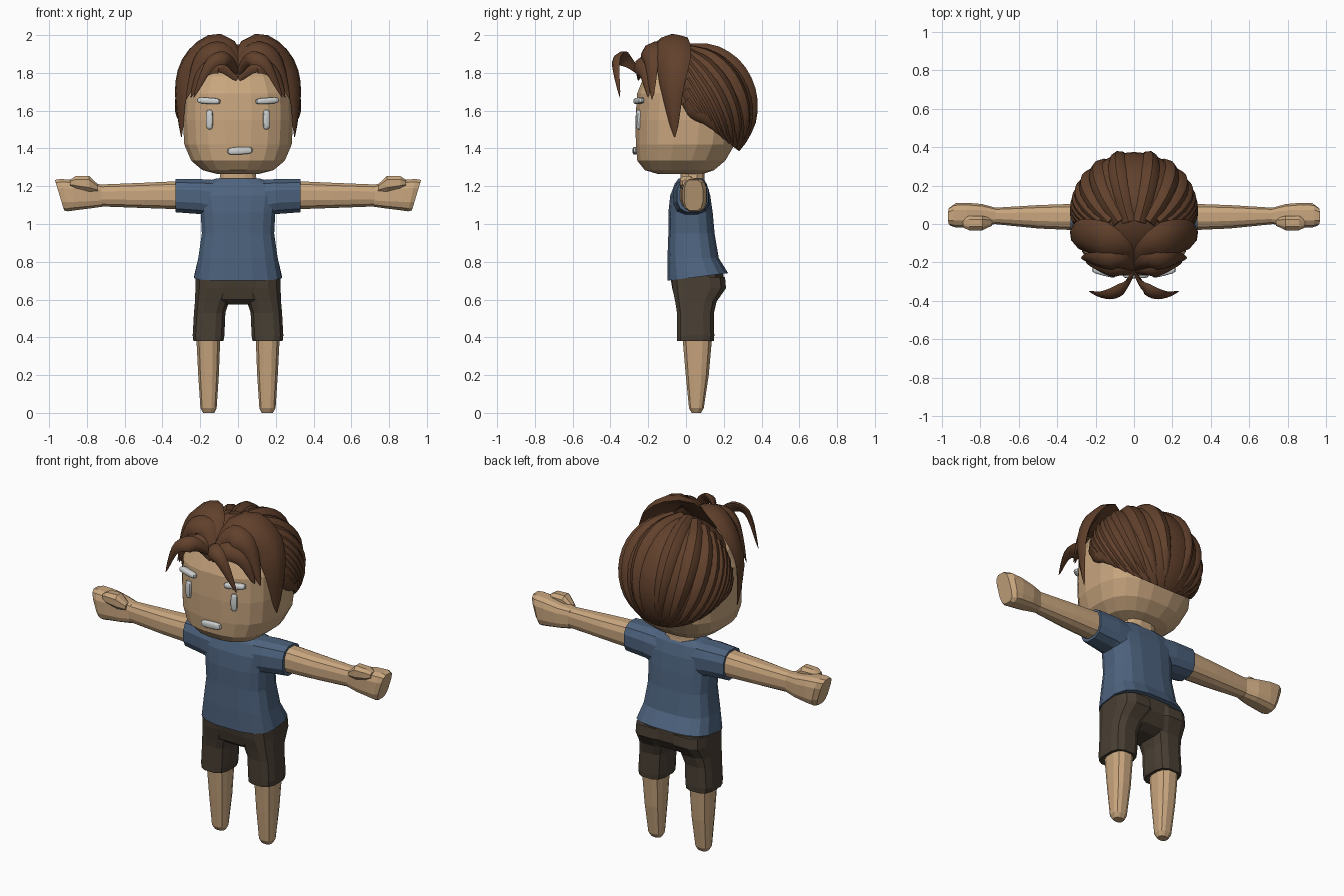
import bpy, bmesh
from math import sin, cos, pi, radians
from mathutils import Vector

cube = bpy.data.objects.get("Cube")
if cube:
    bpy.data.objects.remove(cube, do_unlink=True)


def material(name, rgb):
    m = bpy.data.materials.new(name)
    m.use_nodes = True
    m.diffuse_color = (*rgb, 1)
    m.node_tree.nodes["Principled BSDF"].inputs["Base Color"].default_value = (*rgb, 1)
    return m


SKIN = material("skin", (0.58, 0.38, 0.21))
SHIRT = material("blue shirt", (0.075, 0.125, 0.21))
SHORTS = material("dark brown shorts", (0.066, 0.05, 0.034))
HAIR = material("brown hair", (0.12, 0.052, 0.025))
FACE = material("pale grey features", (0.62, 0.64, 0.64))


def finish(name, bm, mat, smooth=False):
    bmesh.ops.recalc_face_normals(bm, faces=bm.faces)
    me = bpy.data.meshes.new(name)
    bm.to_mesh(me)
    bm.free()
    me.materials.append(mat)
    ob = bpy.data.objects.new(name, me)
    bpy.context.collection.objects.link(ob)
    if smooth:
        bpy.ops.object.select_all(action='DESELECT')
        ob.select_set(True)
        bpy.context.view_layer.objects.active = ob
        bpy.ops.object.shade_smooth_by_angle(angle=radians(40))
    return ob


def skin_rings(bm, rings):
    rings = [[bm.verts.new(p) for p in r] for r in rings]
    n = len(rings[0])
    for a, b in zip(rings, rings[1:]):
        for i in range(n):
            j = (i + 1) % n
            bm.faces.new((a[i], a[j], b[j], b[i]))
    bm.faces.new(rings[0])
    bm.faces.new(rings[-1])


def spow(v, e):
    return abs(v) ** e * (1 if v >= 0 else -1)


# Loft rounded-box rings (position, a_min, a_max, b_min, b_max, optional slant)
def loft(name, sections, mat, axis="z", n=12, power=2.6, side=1):
    rings = []
    for pos, a0, a1, b0, b1, *slant in sections:
        ring = []
        for i in range(n):
            t = 2 * pi * (i + 0.5) / n
            u, v = spow(cos(t), 2 / power), spow(sin(t), 2 / power)
            a, b = (a0 + a1 + u * (a1 - a0)) / 2, (b0 + b1 + v * (b1 - b0)) / 2
            p = pos + (slant[0] * v if slant else 0)
            ring.append((side * a, b, p) if axis == "z" else (side * p, a, b))
        rings.append(ring)
    bm = bmesh.new()
    skin_rings(bm, rings)
    return finish(name, bm, mat)


# Head and neck
loft("head", [(1.265, -.11, .11, -.15, .09), (1.285, -.19, .19, -.22, .15),
              (1.335, -.25, .25, -.26, .21), (1.42, -.287, .287, -.268, .26),
              (1.55, -.295, .295, -.27, .28), (1.69, -.29, .29, -.262, .28),
              (1.78, -.25, .25, -.225, .25), (1.86, -.14, .14, -.13, .18)], SKIN, n=20)
loft("neck", [(1.15, -.1, .1, -.03, .11), (1.24, -.1, .1, -.03, .1),
              (1.32, -.09, .09, -.03, .1)], SKIN)

# Shirt body
loft("shirt_body", [(.72, -.235, .235, -.1, .225, .02), (.82, -.213, .213, -.1, .175),
                    (.95, -.194, .194, -.095, .153), (1.06, -.2, .2, -.095, .143),
                    (1.15, -.215, .215, -.085, .13), (1.215, -.2, .2, -.06, .11),
                    (1.24, -.12, .12, -.04, .09)], SHIRT, n=16, power=3)
# Shorts hip section
loft("shorts_hips", [(.575, -.1, .1, -.03, .11), (.6, -.2, .2, -.06, .16),
                     (.66, -.226, .226, -.075, .2), (.75, -.225, .225, -.09, .2)],
     SHORTS, n=16, power=3)

for side, label in ((1, "left"), (-1, "right")):
    # Sleeves, arms and fists
    loft(label + "_sleeve", [(.1, -.07, .12, 1.02, 1.235), (.2, -.07, .125, 1.05, 1.24),
                             (.33, -.05, .12, 1.06, 1.24)], SHIRT, "x", side=side)
    loft(label + "_arm", [(.28, -.035, .108, 1.075, 1.23), (.5, -.025, .1, 1.083, 1.22),
                          (.74, 0, .085, 1.092, 1.21)], SKIN, "x", side=side)
    loft(label + "_fist", [(.72, .0, .085, 1.09, 1.21), (.79, -.015, .105, 1.08, 1.22),
                           (.87, -.02, .112, 1.07, 1.235), (.92, -.02, .11, 1.065, 1.24, .02),
                           (.945, -.01, .09, 1.07, 1.235, .025)], SKIN, "x", power=3.2, side=side)
    loft(label + "_thumb", [(.74, -.01, .03, 1.17, 1.21), (.79, -.035, .045, 1.17, 1.258),
                            (.86, -.035, .045, 1.185, 1.255), (.89, -.02, .03, 1.2, 1.235)],
         SKIN, "x", n=8, side=side)
    # Legs and shorts legs
    loft(label + "_leg", [(0, .125, .185, .03, .08), (.025, .112, .2, .015, .095),
                          (.2, .1, .212, -.003, .122), (.45, .09, .225, -.025, .145)],
         SKIN, side=side)
    loft(label + "_shorts_leg", [(.38, .075, .238, -.05, .15), (.41, .07, .242, -.05, .152),
                                 (.53, .065, .235, -.05, .15), (.59, .045, .23, -.06, .165),
                                 (.66, .0, .228, -.075, .215), (.72, .0, .226, -.08, .21)],
         SHORTS, power=3, side=side)


# Face features: rounded bars
def bar(name, loc, size, roll=0):
    bm = bmesh.new()
    bmesh.ops.create_uvsphere(bm, u_segments=12, v_segments=8, radius=1)
    for v in bm.verts:
        v.co = Vector(spow(c, 0.6) * s / 2 for c, s in zip(v.co, size))
    ob = finish(name, bm, FACE, True)
    ob.location, ob.rotation_euler = loc, (0, roll, 0)
    ob.rotation_euler.z = loc[0] * 1.6


for side, label in ((1, "left"), (-1, "right")):
    bar(label + "_brow", (.155 * side, -.25, 1.652), (.13, .04, .033), -.06 * side)
    bar(label + "_eye", (.15 * side, -.25, 1.553), (.037, .03, .105))
bar("mouth", (.01, -.268, 1.388), (.135, .03, .04), -.05)

# Hair cap, trimmed along the sloping hairline
CENTER, RADII = Vector((0, .07, 1.62)), Vector((.31, .305, .325))
bm = bmesh.new()
bmesh.ops.create_uvsphere(bm, u_segments=32, v_segments=20, radius=1)
for v in bm.verts:
    v.co = CENTER + v.co * RADII
cut = bmesh.ops.bisect_plane(bm, geom=bm.verts[:] + bm.edges[:] + bm.faces[:],
                             plane_co=(0, 0, 1.61), plane_no=(0, .8, 1), clear_inner=True)
bmesh.ops.holes_fill(bm, edges=[e for e in bm.edges if e.is_boundary])
finish("hair_cap", bm, HAIR, True)


def spline(points, u):
    p = [points[0], *points, points[-1]]
    k = min(int(u * (len(points) - 1)), len(points) - 2)
    t = u * (len(points) - 1) - k
    a, b, c, d = p[k:k + 4]
    return (2 * b + (c - a) * t + (2 * a - 5 * b + 4 * c - d) * t * t
            + (3 * b - a - 3 * c + d) * t ** 3) / 2


# Tapered lock of hair with a lens section that hugs the head
def lock(name, points, width, thick, base=0.3, steps=14, n=8):
    rings = []
    for s in range(steps + 1):
        u = s / steps
        p = spline(points, u)
        tan = (spline(points, min(u + .02, 1)) - spline(points, max(u - .02, 0))).normalized()
        out = p - CENTER
        out = (out - tan * out.dot(tan)).normalized()
        across = tan.cross(out)
        f = base + (1 - base) * u / .35 if u < .35 else 1.03 - ((u - .35) / .65) ** 1.8
        w = width * f
        rings.append([p + across * w * cos(a) + out * (thick * f * sin(a) - .25 * w * cos(a) ** 2)
                      for a in (2 * pi * i / n for i in range(n))])
    bm = bmesh.new()
    skin_rings(bm, rings)
    finish(name, bm, HAIR, True)


FRONT = {
    "side_lock": ([(0, -.25, 1.78), (.1, -.13, 1.96), (.24, -.08, 1.895),
                   (.31, -.08, 1.72), (.3, -.06, 1.46)], .11, .03),
    "temple_lock": ([(0, -.24, 1.79), (.09, -.2, 1.92), (.2, -.19, 1.88),
                     (.275, -.18, 1.66)], .07, .025),
    "brow_lock": ([(0, -.25, 1.77), (.09, -.25, 1.85), (.19, -.225, 1.81),
                   (.25, -.2, 1.67)], .055, .02),
    "front_tuft": ([(0, -.25, 1.8), (.06, -.34, 1.88), (.15, -.375, 1.85),
                    (.235, -.35, 1.67)], .045, .018),
}
COUNT = 9
for side, label in ((1, "left"), (-1, "right")):
    flip = Vector((side, 1, 1))
    for name, (pts, w, th) in FRONT.items():
        lock(f"{label}_{name}", [Vector(p) * flip for p in pts], w, th)
    # Back strands fan from the crown to the nape
    for i in range(COUNT):
        t = (i + .5) / COUNT
        a = t * radians(88)
        start = Vector((sin(a), -.2, cos(a))).normalized()
        end = Vector((.04 + .92 * t, .72 - .6 * t, -.72 + .47 * t)).normalized()
        pts = [CENTER + start.slerp(end, k / 5) * RADII * flip for k in range(6)]
        lock(f"{label}_back_strand_{i + 1}", pts, .052, .024, base=.8)
